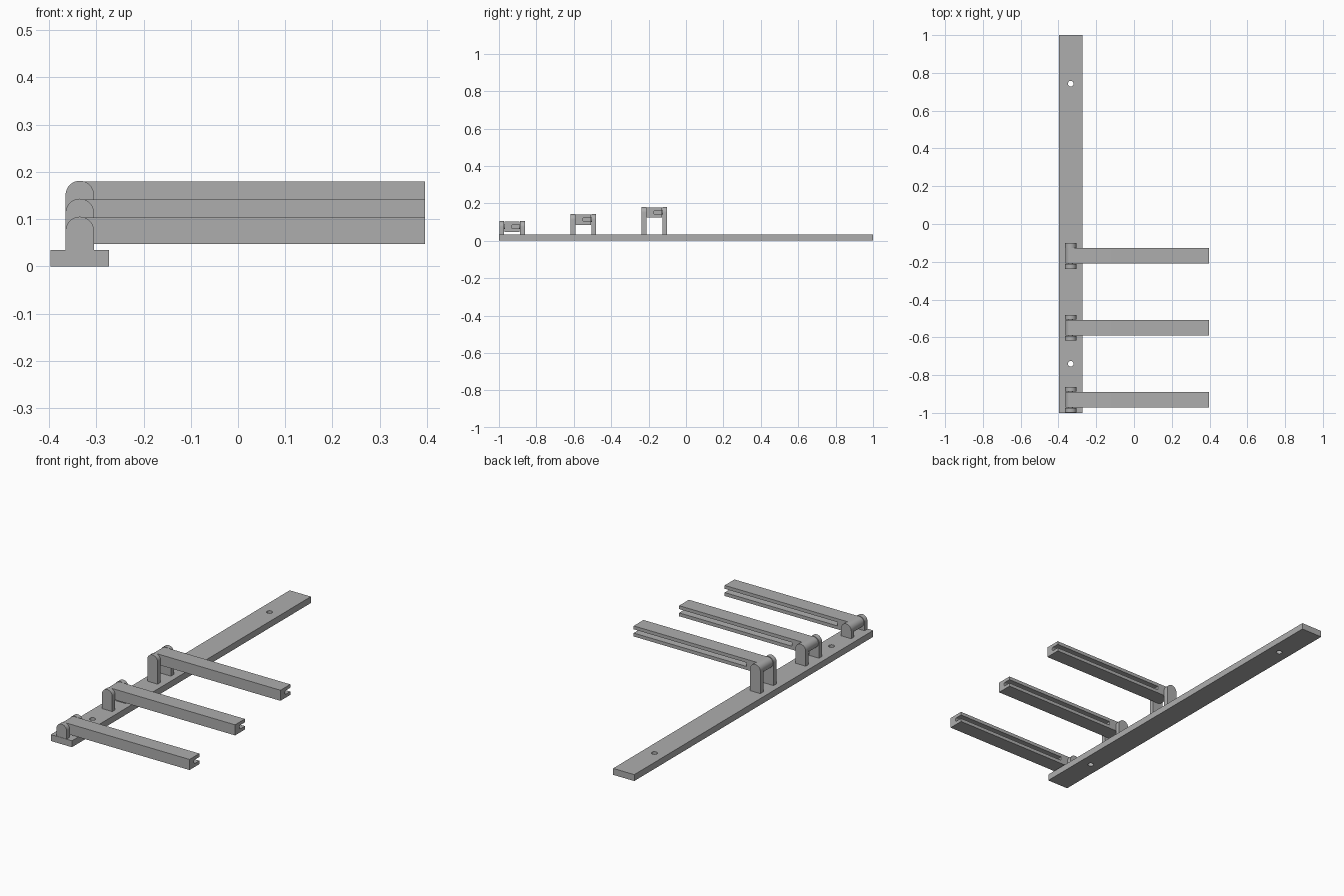
import bpy
from math import cos, sin, pi, radians

cube = bpy.data.objects.get("Cube")
if cube:
    bpy.data.objects.remove(cube, do_unlink=True)

grey = bpy.data.materials.new("plain grey")
grey.use_nodes = True
tone = (0.42, 0.42, 0.42, 1)
grey.diffuse_color = tone
grey.node_tree.nodes["Principled BSDF"].inputs["Base Color"].default_value = tone

PIVOT_X = -0.335


def arc(cx, cy, r, start, end, steps=20):
    angles = [radians(start + (end - start) * i / steps) for i in range(steps + 1)]
    return [(cx + r * cos(a), cy + r * sin(a)) for a in angles]


def prism(name, profile, low, high, axis):
    """Extrude a 2D profile along one axis, between low and high."""
    def place(p, d):
        return {"x": (d, p[0], p[1]), "y": (p[0], d, p[1]), "z": (p[0], p[1], d)}[axis]
    n = len(profile)
    verts = [place(p, low) for p in profile] + [place(p, high) for p in profile]
    faces = [tuple(reversed(range(n))), tuple(range(n, 2 * n))]
    faces += [(i, (i + 1) % n, n + (i + 1) % n, n + i) for i in range(n)]
    if axis == "y":
        faces = [tuple(reversed(f)) for f in faces]
    mesh = bpy.data.meshes.new(name)
    mesh.from_pydata(verts, [], faces)
    mesh.materials.append(grey)
    obj = bpy.data.objects.new(name, mesh)
    bpy.context.collection.objects.link(obj)
    return obj


def activate(obj):
    bpy.ops.object.select_all(action="DESELECT")
    obj.select_set(True)
    bpy.context.view_layer.objects.active = obj


def cut(obj, cutter):
    mod = obj.modifiers.new("cut", "BOOLEAN")
    mod.operation = "DIFFERENCE"
    mod.solver = "EXACT"
    mod.object = cutter
    activate(obj)
    bpy.ops.object.modifier_apply(modifier=mod.name)
    bpy.data.objects.remove(cutter, do_unlink=True)


def smooth(obj):
    activate(obj)
    bpy.ops.object.shade_smooth_by_angle(angle=radians(30))


# Base rail with two screw holes
rail = prism("base_rail", [(-0.397, -1), (-0.273, -1), (-0.273, 1), (-0.397, 1)], 0, 0.034, "z")
for y in (-0.74, 0.743):
    cut(rail, prism("hole_cutter", arc(PIVOT_X, y, 0.015, 0, 345, 23), -0.1, 0.1, "z"))
smooth(rail)

# Three hinged arms, each higher than the one in front
for label, y, z in (("front", -0.93, 0.075), ("middle", -0.549, 0.113), ("rear", -0.169, 0.151)):
    # Pair of round-topped hinge lugs
    lug_profile = [(PIVOT_X - 0.03, 0.034), (PIVOT_X + 0.03, 0.034)] + arc(PIVOT_X, z, 0.03, 0, 180)
    for side, low, high in (("front", -0.068, -0.043), ("back", 0.043, 0.068)):
        smooth(prism(f"{label}_hinge_lug_{side}", lug_profile, y + low, y + high, "y"))

    # Hinge pin
    smooth(prism(f"{label}_hinge_pin", arc(PIVOT_X, z, 0.012, 0, 345, 23), y - 0.05, y + 0.05, "y"))

    # Arm, rounded at the hinge, with a groove along its back side
    arm_profile = [(0.396, z - 0.028), (0.396, z + 0.028)] + arc(PIVOT_X, z, 0.028, 90, 270)
    arm = prism(f"{label}_arm", arm_profile, y - 0.041, y + 0.041, "y")
    groove = [(y + 0.1, z - 0.01), (y + 0.1, z + 0.01)] + arc(y + 0.006, z, 0.01, 90, 270, 12)
    cut(arm, prism("groove_cutter", groove, -0.265, 0.5, "x"))
    smooth(arm)
